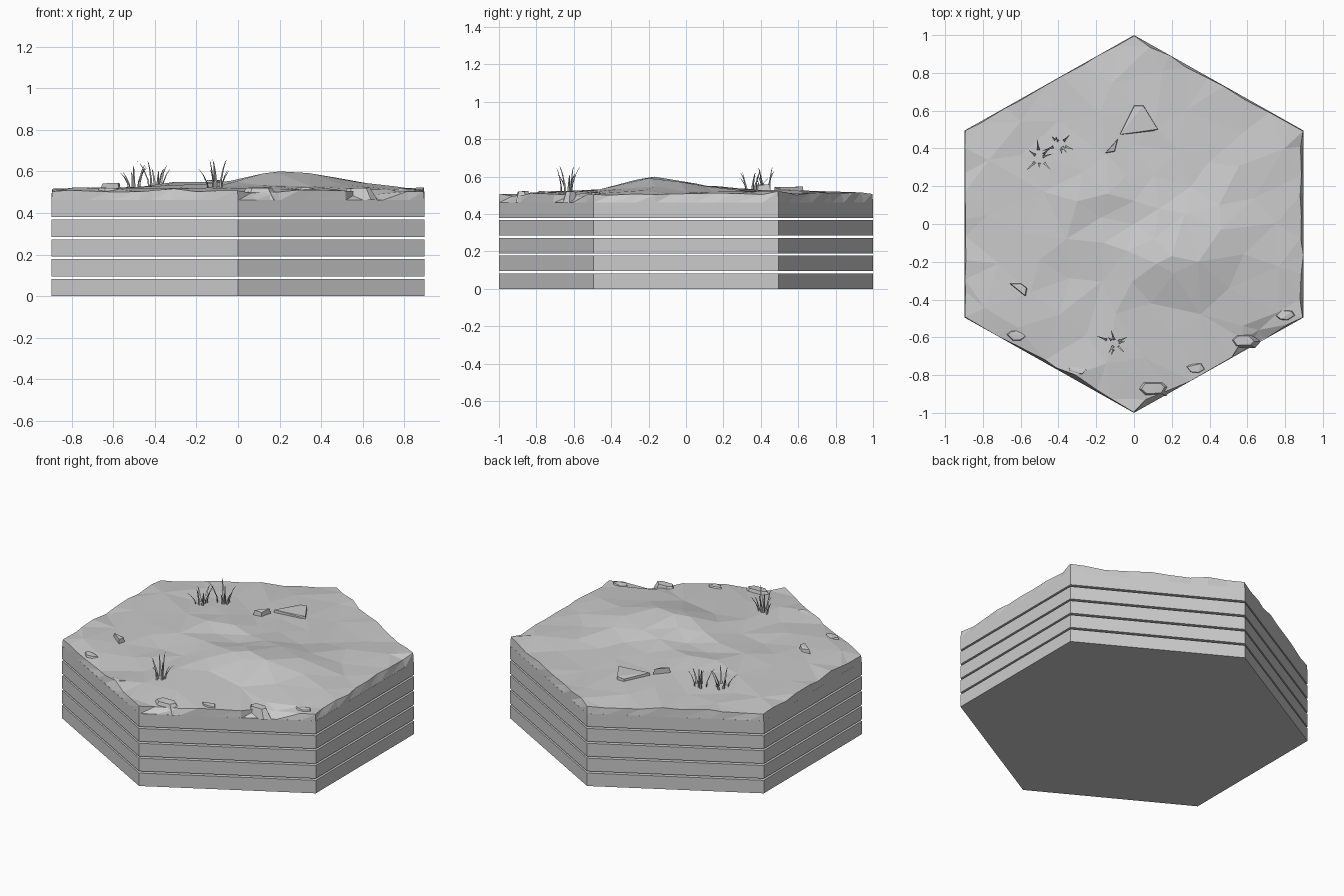
import bpy, bmesh, math, random
from mathutils import Vector, geometry

if "Cube" in bpy.data.objects:
    bpy.data.objects.remove(bpy.data.objects["Cube"])
random.seed(7)
rand = random.uniform

stone = bpy.data.materials.new("light grey stone")
stone.use_nodes = True
GREY = (0.6, 0.6, 0.6, 1)
stone.diffuse_color = GREY
stone.node_tree.nodes["Principled BSDF"].inputs["Base Color"].default_value = GREY

HALF_X, SIDE_Y = 0.897, 0.495
CORNERS = [Vector(c) for c in ((0, -1), (HALF_X, -SIDE_Y), (HALF_X, SIDE_Y),
                               (0, 1), (-HALF_X, SIDE_Y), (-HALF_X, -SIDE_Y))]


def finish(bm, name):
    bmesh.ops.recalc_face_normals(bm, faces=bm.faces)
    mesh = bpy.data.meshes.new(name)
    bm.to_mesh(mesh)
    bm.free()
    mesh.materials.append(stone)
    obj = bpy.data.objects.new(name, mesh)
    bpy.context.collection.objects.link(obj)
    return obj


# Five thin hexagonal slabs with narrow gaps
def slab(name, low, high):
    bm = bmesh.new()
    rings = [[bm.verts.new((*c, z)) for c in CORNERS] for z in (low, high)]
    for ring in rings:
        bm.faces.new(ring)
    for i in range(6):
        j = (i + 1) % 6
        bm.faces.new((rings[0][i], rings[0][j], rings[1][j], rings[1][i]))
    finish(bm, name)


for level in range(5):
    slab(f"base_slab_{level + 1}", level * 0.095, level * 0.095 + 0.083)


# Rolling ground height: a ridge, its shoulder and a shallow hollow
def bump(x, y, cx, cy, rx, ry, height):
    return height * math.exp(-((x - cx) / rx) ** 2 - ((y - cy) / ry) ** 2)


def ground(x, y):
    return (0.515 + bump(x, y, 0.25, -0.17, 0.32, 0.25, 0.075)
            + bump(x, y, -0.1, 0.2, 0.4, 0.35, 0.022)
            + bump(x, y, 0.0, -0.02, 0.12, 0.1, -0.02))


def hex_radius(x, y):
    return max(abs(x) / HALF_X, abs(y) + abs(x) * (1 - SIDE_Y) / HALF_X)


# Faceted ground: worn rim, scattered inner points, triangulated
CHIP = (0.06, 0.025, 0.015, 0.008, 0.01, 0.03)   # rim wear on each side
STEPS = 9
foot, rim = [], []
for side, start in enumerate(CORNERS):
    end = CORNERS[(side + 1) % 6]
    inward = -((start + end) / 2).normalized()
    for step in range(STEPS):
        shift = rand(-0.3, 0.3) / STEPS if step else 0
        p = start.lerp(end, step / STEPS + shift)
        wear = CHIP[side] * random.random() ** 1.5 if step else 0.004
        q = p + inward * wear
        foot.append(Vector((*p, 0.46)))
        rim.append(Vector((*q, 0.515 - wear * 0.25 + rand(-0.012, 0.008))))

inner = [Vector(p) for p in (
    (0.12, -0.21, 0.59), (0.09, -0.42, 0.535), (0.21, -0.26, 0.585), (0.2, -0.17, 0.6),
    (0.45, 0.1, 0.55), (0.46, -0.03, 0.572), (0.58, -0.16, 0.548), (0.0, 0.0, 0.532),
    (-0.3, 0.12, 0.55), (-0.14, 0.16, 0.55), (0.34, -0.2, 0.592), (-0.16, -0.1, 0.54))]
for _ in range(4000):
    x, y = rand(-0.9, 0.9), rand(-1, 1)
    spacing = 0.11 + 0.09 * hex_radius(x, y)
    if hex_radius(x, y) < 0.9 and all((Vector((x, y)) - p.xy).length > spacing for p in inner):
        inner.append(Vector((x, y, ground(x, y) + rand(-0.008, 0.008))))

points = rim + inner
count = len(rim)
edges = [(i, (i + 1) % count) for i in range(count)]
flat, _, faces, sources, _, _ = geometry.delaunay_2d_cdt(
    [p.xy for p in points], edges, [list(range(count))], 1, 1e-5)
bm = bmesh.new()
verts = [bm.verts.new((*v, points[src[0]].z if src else 0.51)) for v, src in zip(flat, sources)]
slot = {s: i for i, src in enumerate(sources) for s in src}
for face in faces:
    bm.faces.new([verts[i] for i in face])
feet = [bm.verts.new(p) for p in foot]
for i, j in edges:
    a, b = verts[slot[i]], verts[slot[j]]
    bm.faces.new((feet[i], feet[j], b))
    bm.faces.new((feet[i], b, a))
bm.faces.new(feet)
finish(bm, "rocky_ground")


# Half buried stones, made as hulls of an outline and a smaller top
def rock(name, outline, low, high, inset=0.75):
    bm = bmesh.new()
    centre = sum((Vector(p) for p in outline), Vector((0, 0))) / len(outline)
    for p in outline:
        p = Vector(p)
        bm.verts.new((*p, low))
        bm.verts.new((*centre.lerp(p, inset), high + rand(-0.006, 0.006)))
    bmesh.ops.convex_hull(bm, input=bm.verts)
    finish(bm, name)


rock("flat_stone", ((-0.08, 0.47), (0, 0.63), (0.05, 0.63), (0.13, 0.5), (0.1, 0.49)), 0.49, 0.542, 0.95)
rock("small_stone", ((-0.16, 0.37), (-0.08, 0.46), (-0.1, 0.38)), 0.49, 0.555)
rock("left_stone", ((-0.67, -0.31), (-0.57, -0.39), (-0.56, -0.34), (-0.6, -0.31)), 0.49, 0.54)

# Broken boulders along the front rim
for i, (x, y, size) in enumerate(((0.1, -0.87, 0.08), (0.58, -0.62, 0.07), (0.33, -0.76, 0.06),
                                  (-0.3, -0.77, 0.06), (-0.62, -0.59, 0.06), (0.8, -0.48, 0.06))):
    ring = []
    for k in range(6):
        angle = math.tau * k / 6 + rand(-0.3, 0.3)
        ring.append((x + size * 1.3 * math.cos(angle), y + size * 0.7 * math.sin(angle)))
    rock(f"rim_rock_{i + 1}", ring, 0.462, 0.518, 0.6)


# Grass tufts: curved, tapering, three sided blades
def tuft(name, x, y, spread, blades, height):
    bm = bmesh.new()
    for k in range(blades):
        angle = math.tau * k / blades + rand(-0.4, 0.4)
        out = Vector((math.cos(angle), math.sin(angle), 0))
        across = Vector((-out.y, out.x, 0))
        root = Vector((x, y, ground(x, y) - 0.015)) + out * spread * rand(0.3, 1)
        tall, lean = height * rand(0.6, 1), rand(0.02, 0.06)
        previous = None
        for t in (0, 0.35, 0.7, 0.9):
            mid = root + out * lean * t * t + Vector((0, 0, tall * t))
            width = 0.009 * (1 - t * 0.8)
            ring = [bm.verts.new(mid + d) for d in
                    (across * width, -across * width, out * width * 0.7)]
            if previous:
                for i in range(3):
                    j = (i + 1) % 3
                    bm.faces.new((previous[i], previous[j], ring[j], ring[i]))
            previous = ring
        tip = bm.verts.new(root + out * lean * 1.1 + Vector((0, 0, tall)))
        for i in range(3):
            bm.faces.new((previous[i], previous[(i + 1) % 3], tip))
    finish(bm, name)


tuft("back_grass_west", -0.5, 0.35, 0.04, 7, 0.13)
tuft("back_grass_east", -0.39, 0.42, 0.04, 7, 0.15)
tuft("front_grass", -0.1, -0.63, 0.045, 8, 0.17)
